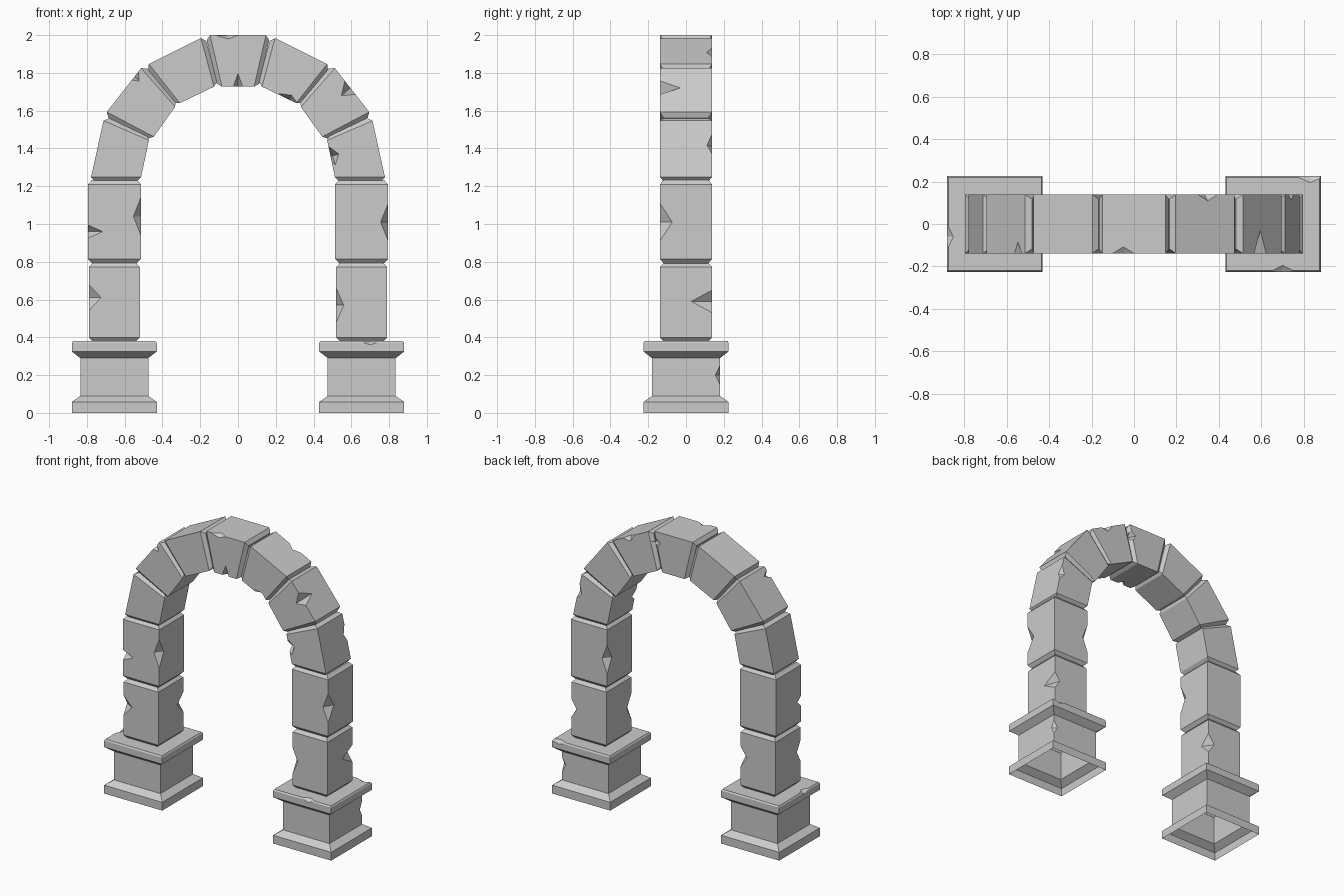
import bpy, bmesh, math
from mathutils import Vector, Matrix

if "Cube" in bpy.data.objects:
    bpy.data.objects.remove(bpy.data.objects["Cube"])


def loft(name, rings):
    """Skin a stack of four-point rings and cap both ends."""
    bm = bmesh.new()
    rows = [[bm.verts.new(p) for p in ring] for ring in rings]
    for a, b in zip(rows, rows[1:]):
        for i in range(4):
            j = (i + 1) % 4
            bm.faces.new((a[i], a[j], b[j], b[i]))
    bm.faces.new(rows[0])
    bm.faces.new(rows[-1])
    bmesh.ops.recalc_face_normals(bm, faces=bm.faces)
    me = bpy.data.meshes.new(name)
    bm.to_mesh(me)
    bm.free()
    ob = bpy.data.objects.new(name, me)
    bpy.context.collection.objects.link(ob)
    return ob


def section(o, i, h):
    return [(o.x, -h, o.y), (i.x, -h, i.y), (i.x, h, i.y), (o.x, h, o.y)]


def stone(name, o0, i0, o1, i1, side=1, h=0.138):
    """Block between two joints, with chamfered joint ends."""
    o0, i0, o1, i1 = [Vector((p[0] * side, p[1])) for p in (o0, i0, o1, i1)]

    def cap(o, i, away):
        d = (o - i).normalized()
        n = Vector((-d.y, d.x))
        if n.dot((o + i) / 2 - away) < 0:
            n = -n
        return section(o - d * 0.022 + n * 0.023, i + d * 0.022 + n * 0.023, h - 0.02)

    return loft(name, [cap(o0, i0, (o1 + i1) / 2), section(o0, i0, h),
                       section(o1, i1, h), cap(o1, i1, (o0 + i0) / 2)])


# Left-hand stones: outer and inner corner at the start, then at the end
blocks = {
    "lower_column": ((-.79, .40), (-.52, .40), (-.79, .772), (-.52, .772)),
    "upper_column": ((-.795, .815), (-.514, .815), (-.795, 1.21), (-.514, 1.21)),
    "springer": ((-.778, 1.248), (-.513, 1.248), (-.712, 1.547), (-.472, 1.443)),
    "haunch": ((-.695, 1.593), (-.446, 1.462), (-.513, 1.825), (-.333, 1.62)),
    "shoulder": ((-.472, 1.847), (-.308, 1.64), (-.196, 1.984), (-.127, 1.727)),
}
stones, pedestals = [], []
base = [(.225, 0), (.225, .058), (.18, .09), (.18, .29),
        (.225, .325), (.225, .37), (.219, .38)]
for side, label in ((1, "left"), (-1, "right")):
    for name, corners in blocks.items():
        stones.append(stone(f"{label}_{name}", *corners, side=side))
    cx = -0.655 * side
    pedestals.append(loft(f"{label}_pedestal", [
        [(cx - r, -r, z), (cx + r, -r, z), (cx + r, r, z), (cx - r, r, z)] for r, z in base]))
stones.append(stone("keystone", (-.148, 2.0), (-.085, 1.727), (.148, 2.0), (.085, 1.727)))

# Chips: edge position, then reach in x, y and along the edge
chips = [
    (-.79, -.138, .61, .065, .04, .07), (-.795, -.138, .96, .08, .04, .035),
    (-.514, -.138, 1.04, .04, .05, .10), (-.52, .138, .60, .05, .07, .07),
    (.52, -.138, .57, .04, .05, .09), (.795, -.138, 1.01, .04, .065, .10),
    (.79, .138, .59, .04, .11, .06), (.514, .138, 1.0, .04, .05, .10),
    (.50, -.138, 1.36, .035, .05, .05), (.75, .138, 1.42, .04, .035, .07),
    (.60, -.138, 1.725, .07, .12, .05), (-.55, -.138, 1.785, .04, .06, .03),
    (.27, -.138, 1.66, .025, .05, .06), (.35, .138, 1.915, .04, .035, .06),
    (0, -.138, 1.727, .07, .04, .025), (-.05, -.138, 2.0, .02, .03, .06),
    (.14, .138, 1.92, .04, .04, .04), (.70, -.225, .38, .06, .03, .02),
    (.835, .18, .2, .03, .025, .05), (.83, .225, .38, .07, .03, .02),
    (-.88, -.06, .38, .03, .06, .02),
]
bm = bmesh.new()
for x, y, z, rx, ry, rl in chips:
    # in the arch, turn the chip so its length follows the curve
    turn = math.atan2(x, z - 1.2) - math.copysign(math.pi / 2, x) if z > 1.25 else 0
    mat = (Matrix.Translation((x, y, z)) @ Matrix.Rotation(turn, 4, 'Y')
           @ Matrix.Diagonal((rx, ry, rl, 1)))
    bmesh.ops.create_cone(bm, segments=4, radius1=1, radius2=0, depth=1, cap_ends=True,
                          matrix=mat @ Matrix.Translation((0, 0, .5)))
    bmesh.ops.create_cone(bm, segments=4, radius1=0, radius2=1, depth=1, cap_ends=True,
                          matrix=mat @ Matrix.Translation((0, 0, -.5)))
# weld the cone pairs into closed octahedra
bmesh.ops.remove_doubles(bm, verts=bm.verts, dist=0.0005)
bmesh.ops.delete(bm, geom=[f for f in bm.faces if len(f.verts) == 4], context='FACES_ONLY')
bmesh.ops.recalc_face_normals(bm, faces=bm.faces)
me = bpy.data.meshes.new("chip_cutter")
bm.to_mesh(me)
bm.free()
cutter = bpy.data.objects.new("chip_cutter", me)
bpy.context.collection.objects.link(cutter)
cutter.hide_render = True

for ob in stones + pedestals:
    mod = ob.modifiers.new("chips", 'BOOLEAN')
    mod.operation = 'DIFFERENCE'
    mod.solver = 'EXACT'
    mod.object = cutter
    bpy.context.view_layer.objects.active = ob
    bpy.ops.object.modifier_apply(modifier=mod.name)
bpy.data.objects.remove(cutter)

# Pedestals are hollow and open underneath
for ob in pedestals:
    bm = bmesh.new()
    bm.from_mesh(ob.data)
    bmesh.ops.delete(bm, geom=[f for f in bm.faces if f.calc_center_median().z < 0.001],
                     context='FACES_ONLY')
    bm.to_mesh(ob.data)
    bm.free()
